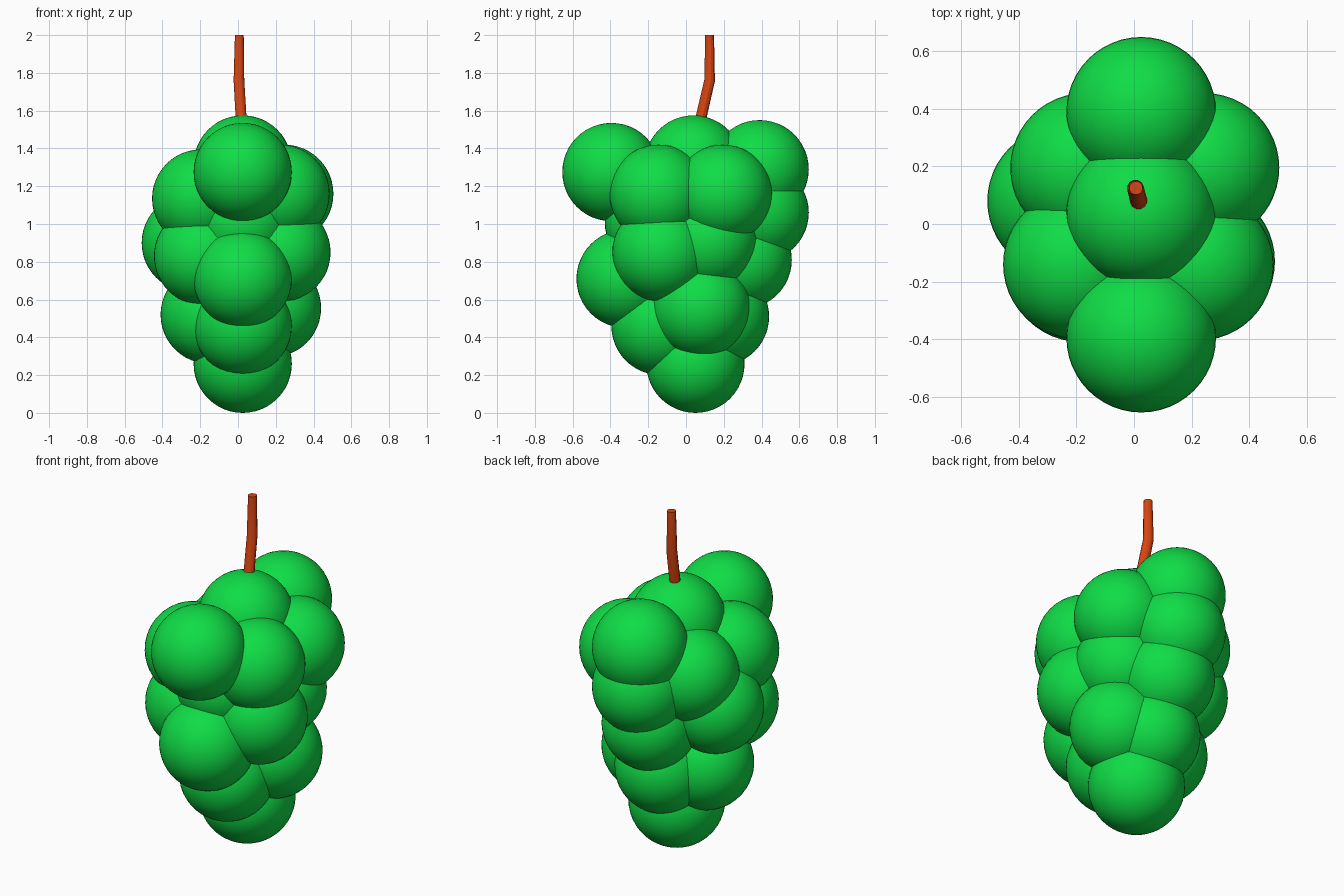
import bpy

cube = bpy.data.objects.get("Cube")
if cube:
    bpy.data.objects.remove(cube, do_unlink=True)


def make_material(name, rgb):
    mat = bpy.data.materials.new(name)
    mat.use_nodes = True
    colour = (*rgb, 1)
    mat.diffuse_color = colour
    bsdf = mat.node_tree.nodes["Principled BSDF"]
    bsdf.inputs["Base Color"].default_value = colour
    bsdf.inputs["Roughness"].default_value = 0.6
    return mat


green = make_material("grape_green", (0.005, 0.72, 0.062))
rust = make_material("stem_rust", (0.7, 0.06, 0.006))

RADIUS = 0.26
MID = 0.025  # centre line of the bunch


def add_grape(name, location):
    bpy.ops.mesh.primitive_uv_sphere_add(
        segments=48, ring_count=24, radius=RADIUS, location=location)
    grape = bpy.context.object
    grape.name = name
    grape.data.materials.append(green)
    bpy.ops.object.shade_smooth()


# Grapes on the centre line: y, z
centre_grapes = {
    "bottom_grape": (0.05, 0.26),
    "top_grape": (0.04, 1.315),
    "front_top_grape": (-0.395, 1.275),
    "front_inner_grape": (-0.17, 1.01),
    "front_middle_grape": (-0.32, 0.71),
    "front_lower_grape": (-0.135, 0.46),
    "back_top_grape": (0.39, 1.29),
    "back_upper_grape": (0.39, 1.06),
    "back_middle_grape": (0.3, 0.81),
    "back_lower_grape": (0.18, 0.51),
}
for name, (y, z) in centre_grapes.items():
    add_grape(name, (MID, y, z))

# Grapes on the two sides, slightly uneven like a natural bunch
side_grapes = {
    "left_upper_front_grape": (0.225, -0.145, 1.16),
    "left_upper_back_grape": (0.245, 0.195, 1.16),
    "left_middle_front_grape": (0.23, -0.13, 0.85),
    "left_middle_back_grape": (0.18, 0.12, 0.91),
    "left_lower_grape": (0.18, 0.08, 0.555),
    "right_upper_front_grape": (-0.195, -0.14, 1.135),
    "right_upper_back_grape": (-0.17, 0.195, 1.11),
    "right_middle_front_grape": (-0.185, -0.15, 0.83),
    "right_middle_back_grape": (-0.25, 0.08, 0.9),
    "right_lower_grape": (-0.15, 0.03, 0.52),
}
for name, location in side_grapes.items():
    add_grape(name, location)

# Tapered, bent stem
curve = bpy.data.curves.new("stem", "CURVE")
curve.dimensions = "3D"
curve.bevel_depth = 0.03
curve.bevel_resolution = 4
curve.use_fill_caps = True
path = [((0.02, 0.065, 1.5), 1.0), ((0.005, 0.125, 1.76), 0.97),
        ((0.007, 0.125, 2.0), 0.8)]
spline = curve.splines.new("POLY")
spline.points.add(len(path) - 1)
for point, (co, radius) in zip(spline.points, path):
    point.co = (*co, 1)
    point.radius = radius
curve.materials.append(rust)
stem = bpy.data.objects.new("stem", curve)
bpy.context.collection.objects.link(stem)

# Turn the stem into a mesh with sharp cap edges
bpy.ops.object.select_all(action="DESELECT")
stem.select_set(True)
bpy.context.view_layer.objects.active = stem
bpy.ops.object.convert(target="MESH")
bpy.ops.object.shade_smooth_by_angle()
